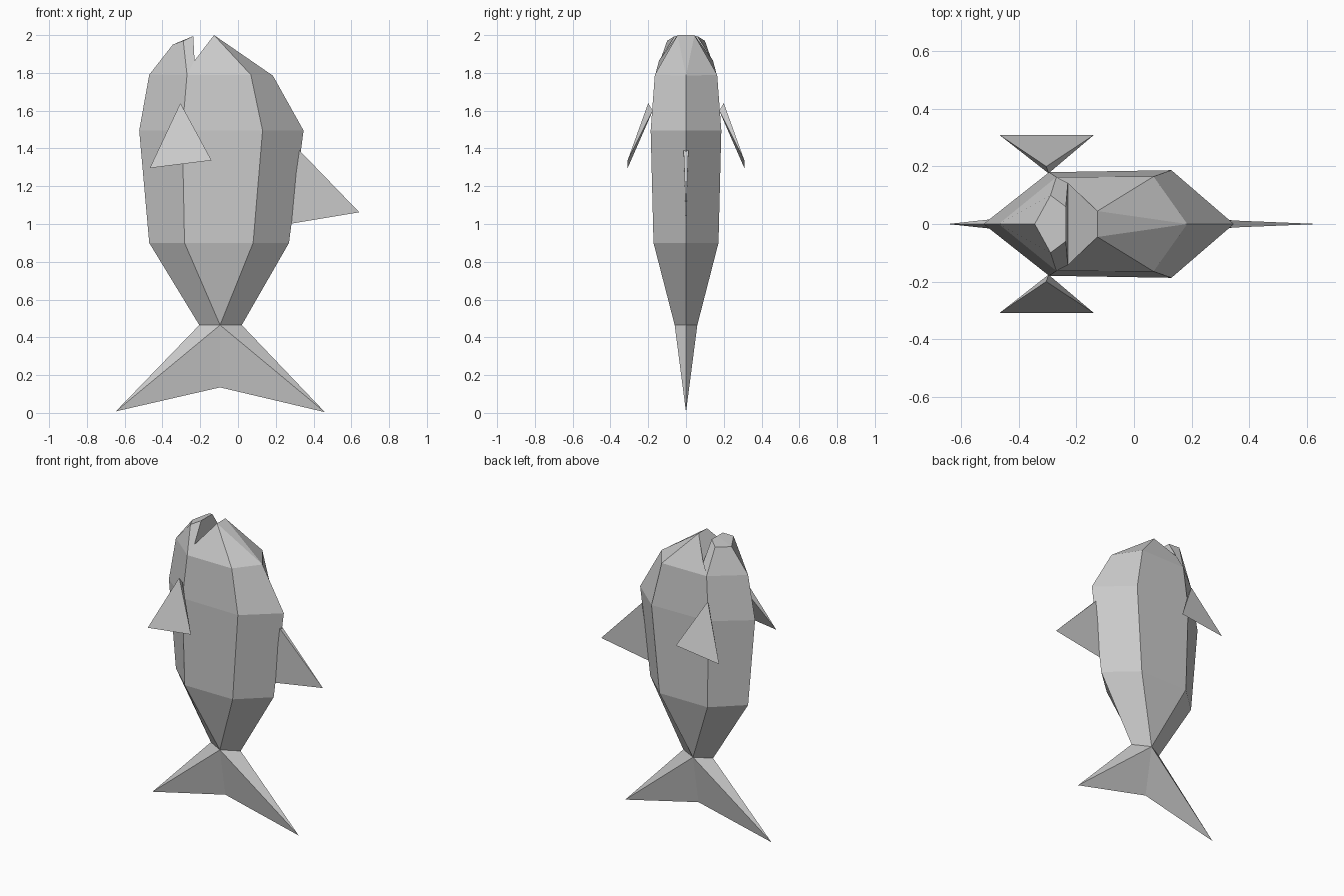
import bpy, bmesh
from mathutils import Vector

if "Cube" in bpy.data.objects:
    bpy.data.objects.remove(bpy.data.objects["Cube"])


def finish(name, bm, merge=0.0005):
    """Mirror the half mesh over y = 0, weld it and make an object."""
    bmesh.ops.mirror(bm, geom=bm.verts[:] + bm.edges[:] + bm.faces[:], axis='Y', merge_dist=merge)
    bmesh.ops.remove_doubles(bm, verts=bm.verts[:], dist=merge)
    bmesh.ops.recalc_face_normals(bm, faces=bm.faces[:])
    mesh = bpy.data.meshes.new(name)
    bm.to_mesh(mesh)
    bm.free()
    obj = bpy.data.objects.new(name, mesh)
    bpy.context.collection.objects.link(obj)
    return obj


def poly(bm, *points):
    """Add a face, welding happens in finish()."""
    bm.faces.new([bm.verts.new(Vector(p)) for p in points])


# Half cross-sections of the body: belly, lower side, upper side, back
peduncle = [(-0.205, 0, 0.465), (-0.095, 0.06, 0.465), (-0.095, 0.06, 0.465), (0.02, 0, 0.465)]
hip = [(-0.47, 0, 0.9), (-0.283, 0.172, 0.9), (0.08, 0.172, 0.9), (0.27, 0, 0.9)]
chest = [(-0.523, 0, 1.495), (-0.295, 0.18, 1.495), (0.13, 0.187, 1.495), (0.347, 0, 1.495)]
neck = [(-0.47, 0, 1.79), (-0.27, 0.163, 1.79), (0.068, 0.165, 1.79), (0.185, 0, 1.785)]

body = bmesh.new()
for low, high in ((peduncle, hip), (hip, chest), (chest, neck)):
    for i in range(3):
        ring = [low[i], low[i + 1], high[i + 1], high[i]]
        poly(body, *dict.fromkeys(ring))

# Head: lower jaw, open mouth and snout
chin, jaw_side = (-0.345, 0, 1.95), (-0.29, 0.1, 1.97)
lip, lip_mid = (-0.237, 0.06, 1.995), (-0.237, 0, 1.995)
corner, corner_mid = (-0.23, 0.143, 1.865), (-0.23, 0, 1.865)
snout, snout_mid = (-0.127, 0.045, 2.0), (-0.127, 0, 2.0)
poly(body, neck[0], neck[1], jaw_side, chin)
poly(body, chin, jaw_side, lip, lip_mid)
poly(body, neck[1], corner, lip, jaw_side)
poly(body, lip_mid, lip, corner, corner_mid)
poly(body, corner_mid, corner, snout, snout_mid)
poly(body, neck[1], neck[2], snout, corner)
poly(body, neck[2], neck[3], snout)
poly(body, neck[3], snout_mid, snout)

# Tail fin, grown from the end of the body
mid, notch = peduncle[1], (-0.095, 0, 0.135)
for root, tip in ((peduncle[0], (-0.647, 0, 0.008)), (peduncle[3], (0.46, 0, 0.004))):
    poly(body, root, mid, tip)
    poly(body, mid, notch, tip)
finish("body_and_tail", body)

# Back fin
fin = bmesh.new()
top, top_mid = (0.325, 0.013, 1.39), (0.325, 0, 1.39)
bottom, tip = (0.27, 0, 1.0), (0.642, 0, 1.062)
poly(fin, top, bottom, tip)
poly(fin, top, top_mid, tip)
poly(fin, top, top_mid, bottom)
finish("back_fin", fin)

# Pair of side fins
fins = bmesh.new()
root, inner = (-0.305, 0.2, 1.64), (-0.297, 0.176, 1.6)
tips = [(-0.467, 0.309, 1.296), (-0.14, 0.309, 1.337)]
poly(fins, root, *tips)
poly(fins, inner, *tips)
for t in tips:
    poly(fins, root, inner, t)
finish("side_fins", fins)
